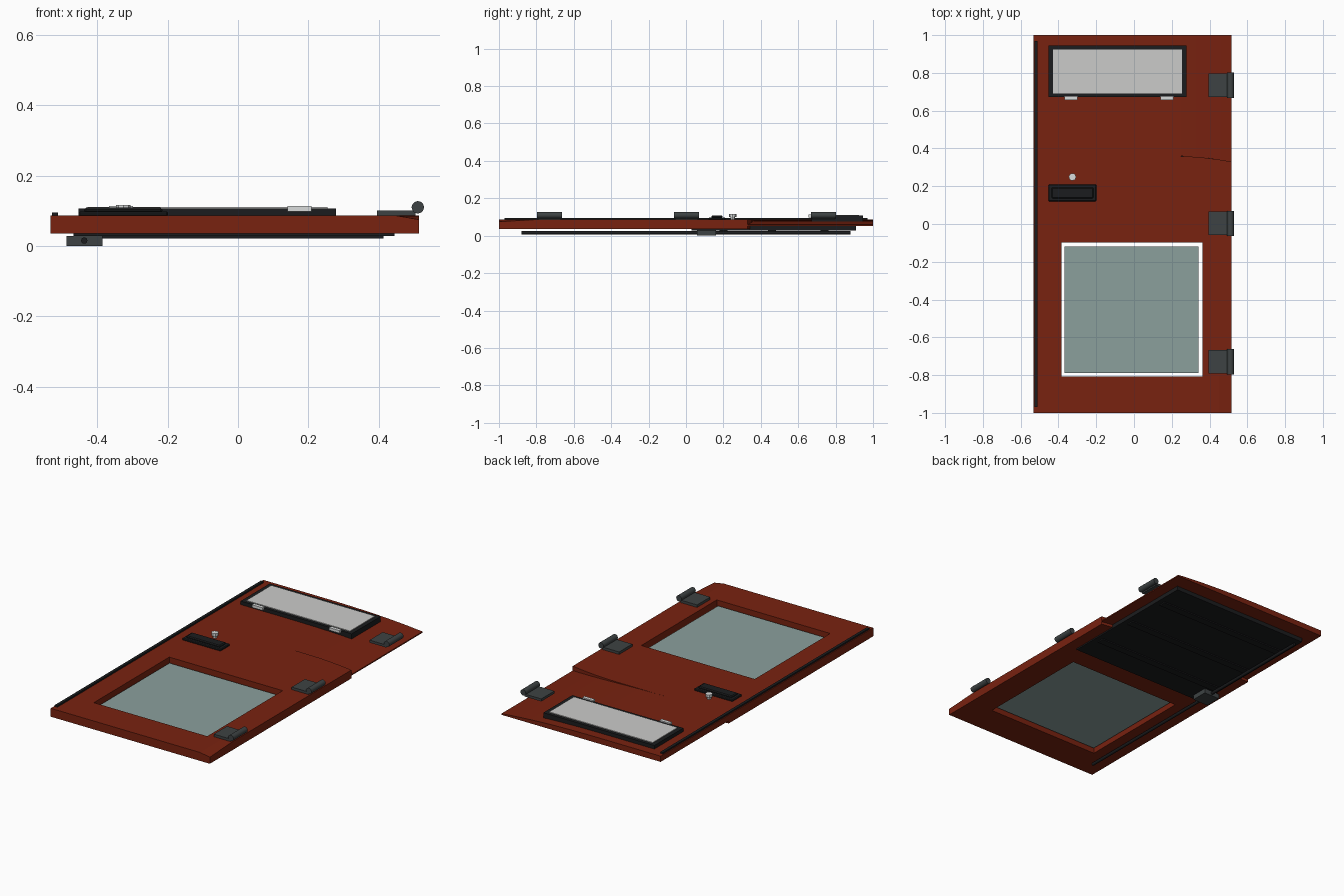
import bpy, bmesh, math
from mathutils import Matrix

if "Cube" in bpy.data.objects:
    bpy.data.objects.remove(bpy.data.objects["Cube"])


def mat(name, r, g, b):
    m = bpy.data.materials.new(name)
    m.diffuse_color = (r, g, b, 1)
    m.use_nodes = True
    m.node_tree.nodes["Principled BSDF"].inputs["Base Color"].default_value = m.diffuse_color
    return m


RED = mat("oxide_red", 0.19, 0.016, 0.005)
BLACK = mat("rubber_black", 0.011, 0.012, 0.013)
GREY = mat("hinge_grey", 0.047, 0.055, 0.056)
GLASS = mat("tinted_glass", 0.26, 0.35, 0.335)
PALE = mat("pale_panel", 0.6, 0.6, 0.59)
METAL = mat("light_metal", 0.7, 0.72, 0.72)


def finish(bm, name, material):
    bmesh.ops.recalc_face_normals(bm, faces=bm.faces[:])
    me = bpy.data.meshes.new(name)
    bm.to_mesh(me)
    bm.free()
    ob = bpy.data.objects.new(name, me)
    me.materials.append(material)
    bpy.context.collection.objects.link(ob)
    return ob


def box(name, x0, x1, y0, y1, z0, z1, material, bevel=0):
    bm = bmesh.new()
    bmesh.ops.create_cube(bm, size=1)
    for v in bm.verts:
        v.co = (x0 if v.co.x < 0 else x1, y0 if v.co.y < 0 else y1, z0 if v.co.z < 0 else z1)
    if bevel:
        bmesh.ops.bevel(bm, geom=bm.edges[:], offset=bevel, segments=1, affect='EDGES')
    return finish(bm, name, material)


def rod(name, x, y0, y1, z, r, sides, material):
    bm = bmesh.new()
    bmesh.ops.create_cone(bm, cap_ends=True, segments=sides, radius1=r, radius2=r, depth=y1 - y0,
                          matrix=Matrix.Translation((x, (y0 + y1) / 2, z)) @ Matrix.Rotation(math.pi / 2, 4, 'X'))
    ob = finish(bm, name, material)
    for p in ob.data.polygons:
        p.use_smooth = len(p.vertices) == 4
    return ob


def slab(name, xs, rows, top, bottom, material, hole=None):
    """Plate on a grid of stations; rows are functions giving y at x."""
    bm = bmesh.new()
    nx, ny = len(xs), len(rows)
    up, dn = {}, {}
    for i, x in enumerate(xs):
        for j, row in enumerate(rows):
            y = row(x)
            up[i, j] = bm.verts.new((x, y, top(x, y)))
            dn[i, j] = bm.verts.new((x, y, bottom))
    cells = set()
    for i in range(nx - 1):
        for j in range(ny - 1):
            cx, cy = (xs[i] + xs[i + 1]) / 2, (rows[j](0) + rows[j + 1](0)) / 2
            if not (hole and hole[0] < cx < hole[1] and hole[2] < cy < hole[3]):
                cells.add((i, j))
    for i, j in cells:
        ring = [(i, j), (i + 1, j), (i + 1, j + 1), (i, j + 1)]
        bm.faces.new([up[c] for c in ring])
        bm.faces.new([dn[c] for c in reversed(ring)])
        near = [(i, j - 1), (i + 1, j), (i, j + 1), (i - 1, j)]
        for k, n in enumerate(near):
            if n not in cells:
                a, b = ring[k], ring[(k + 1) % 4]
                bm.faces.new([up[b], up[a], dn[a], dn[b]])
    loose = [v for v in bm.verts if not v.link_faces]
    bmesh.ops.delete(bm, geom=loose, context='VERTS')
    return finish(bm, name, material)


def line(y):
    return lambda x: y


def crease(x):
    return 0.36 - 0.03 * max(0, (x - 0.2) / 0.315) ** 2


def lower_top(x, y):
    return 0.086 - 0.011 * max(0, (x - 0.45) / 0.065) * max(0, (-0.8 - y) / 0.2)


def upper_top(x, y):
    return 0.086 - 0.027 * max(0, (x + 0.17) / 0.685) ** 2.5


# Door skin: thick lower half with window opening, thinner upper half dropping at the hinge edge
HOLE = (-0.384, 0.363, -0.808, -0.098)
slab("door_lower", [-0.533, -0.384, -0.17, 0.0, 0.2, 0.29, 0.363, 0.45, 0.515],
     [line(-1), line(-0.808), line(-0.8), line(-0.098), crease],
     lower_top, 0.036, RED, HOLE)
slab("door_upper", [-0.533, -0.17, -0.05, 0.06, 0.16, 0.25, 0.33, 0.4, 0.46, 0.515],
     [crease, line(1)], upper_top, 0.052, RED)

# Main window pane
box("window_glass", -0.368, 0.342, -0.79, -0.119, 0.055, 0.063, GLASS)

# Edge seal
box("edge_seal", -0.528, -0.511, -0.97, 0.97, 0.08, 0.095, BLACK)

# Small upper window: rim, panel and clips
slab("vent_frame", [-0.453, -0.428, 0.254, 0.278],
     [line(0.672), line(0.69), line(0.925), line(0.945)],
     lambda x, y: 0.107, 0.072, BLACK, (-0.428, 0.254, 0.69, 0.925))
box("vent_panel", -0.428, 0.254, 0.69, 0.925, 0.088, 0.111, PALE)
for n, x in enumerate((-0.333, 0.175)):
    box(f"vent_clip_{n}", x - 0.034, x + 0.034, 0.656, 0.676, 0.098, 0.114, METAL)

# Handle with raised grip and lock knob
box("handle_base", -0.453, -0.199, 0.12, 0.21, 0.084, 0.098, BLACK, 0.004)
box("handle_grip", -0.437, -0.215, 0.136, 0.194, 0.095, 0.109, BLACK, 0.005)
bm = bmesh.new()
for r, z0, z1 in ((0.012, 0.084, 0.1), (0.02, 0.1, 0.117)):
    bmesh.ops.create_cone(bm, cap_ends=True, segments=8, radius1=r, radius2=r, depth=z1 - z0,
                          matrix=Matrix.Translation((-0.326, 0.249, (z0 + z1) / 2)))
finish(bm, "lock_knob", METAL)

# Hinges
for n, y in enumerate((-0.73, 0.003, 0.735)):
    box(f"hinge_plate_{n}", 0.395, 0.505, y - 0.062, y + 0.062, 0.086, 0.101, GREY)
    rod(f"hinge_barrel_{n}", 0.511, y - 0.067, y + 0.067, 0.11, 0.0175, 20, GREY)

# Inner trim panel with ribs
box("inner_panel", -0.468, 0.445, 0.03, 0.91, 0.028, 0.054, BLACK)
for n, y in enumerate((0.2, 0.46, 0.74)):
    box(f"panel_rib_{n}", -0.44, 0.414, y - 0.022, y + 0.022, 0.021, 0.029, BLACK)

# Locking rod and latch on the inside
rod("lock_rod", -0.437, -0.88, 0.88, 0.0155, 0.009, 12, BLACK)
box("latch_block", -0.487, -0.385, 0.06, 0.16, 0.0, 0.028, GREY)
